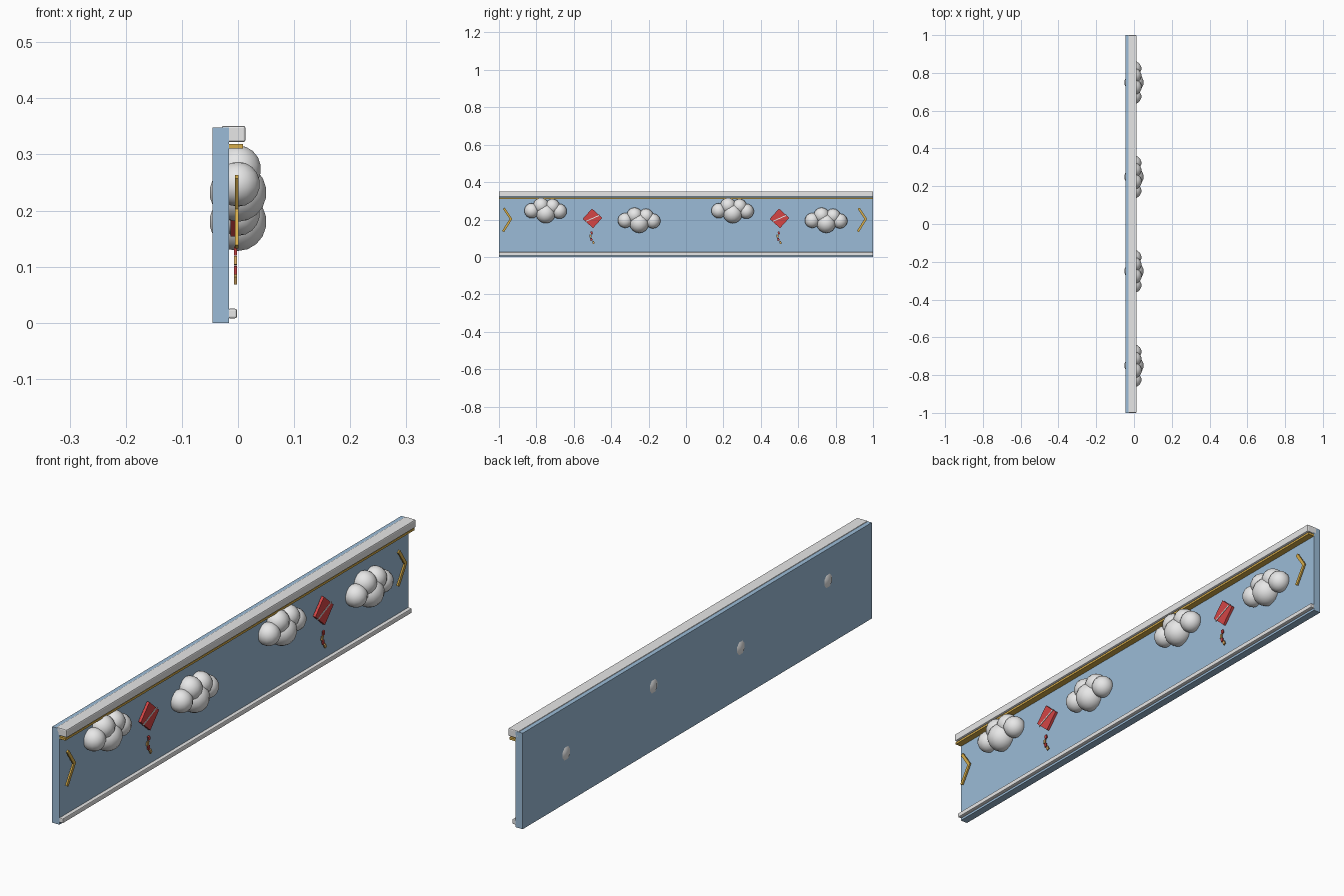
import bpy
from math import radians, atan2, hypot
from mathutils import Vector

cube = bpy.data.objects.get("Cube")
if cube:
    bpy.data.objects.remove(cube, do_unlink=True)


def material(name, rgb):
    m = bpy.data.materials.new(name)
    m.use_nodes = True
    m.diffuse_color = (*rgb, 1)
    bsdf = next(n for n in m.node_tree.nodes if n.type == 'BSDF_PRINCIPLED')
    bsdf.inputs["Base Color"].default_value = (*rgb, 1)
    return m


BLUE = material("sky blue", (0.33, 0.50, 0.68))
WHITE = material("soft white", (0.80, 0.80, 0.80))
GOLD = material("gold", (0.68, 0.42, 0.07))
RED = material("kite red", (0.66, 0.06, 0.06))
TAN = material("pale gold", (0.72, 0.42, 0.13))


def box(name, center, size, mat, tilt=0, bevel=0):
    """Box whose tilt turns it within the plane of the panel."""
    bpy.ops.mesh.primitive_cube_add(size=1, location=center)
    ob = bpy.context.object
    ob.name = name
    ob.scale = size
    bpy.ops.object.transform_apply(location=False, rotation=False, scale=True)
    ob.rotation_euler.x = tilt
    ob.data.materials.append(mat)
    if bevel:
        mod = ob.modifiers.new("soft edges", 'BEVEL')
        mod.width = bevel
        mod.segments = 2
    return ob


def puff(name, center, radius):
    bpy.ops.mesh.primitive_uv_sphere_add(segments=14, ring_count=9,
                                         radius=radius, location=center)
    ob = bpy.context.object
    ob.name = name
    ob.data.materials.append(WHITE)
    bpy.ops.object.shade_smooth()


def bar(name, a, b, mat):
    """Slim bar between two (y, z) points."""
    d = Vector(b) - Vector(a)
    mid = (Vector(a) + Vector(b)) / 2
    box(name, (-0.002, mid.x, mid.y), (0.006, hypot(*d) + 0.008, 0.012),
        mat, atan2(d.y, d.x))


# Panel and its rails
box("panel", (-0.0305, 0, 0.174), (0.029, 2, 0.348), BLUE)
box("top_rail", (-0.008, 0, 0.3365), (0.043, 2, 0.029), WHITE, bevel=0.004)
box("gold_trim", (-0.004, 0, 0.315), (0.025, 2, 0.008), GOLD)
box("bottom_rail", (-0.01, 0, 0.0165), (0.016, 2, 0.017), WHITE, bevel=0.003)

# Clouds: offset along the panel, offset up, radius
PUFFS = [(0, 0, 0.052), (-0.075, 0.015, 0.04), (0.073, 0.012, 0.04),
         (-0.025, 0.042, 0.042), (0.036, 0.038, 0.04)]
for i, (y, z) in enumerate([(-0.75, 0.232), (-0.25, 0.18),
                            (0.25, 0.232), (0.75, 0.18)]):
    for j, (dy, dz, r) in enumerate(PUFFS):
        puff(f"cloud_{i + 1}_puff_{j + 1}", (0, y + dy, z + dz), r)

# Kites with a white spar and a fluttering tail
TAIL = [(-0.004, 0.128, 0.2), (-0.011, 0.111, -0.1),
        (-0.006, 0.094, 0.2), (0.005, 0.077, 0.4)]
for side, y in (("front", -0.5), ("rear", 0.5)):
    box(f"{side}_kite", (-0.008, y, 0.206), (0.01, 0.074, 0.074), RED,
        radians(48))
    box(f"{side}_kite_spar", (-0.003, y, 0.206), (0.003, 0.088, 0.005), WHITE,
        radians(24))
    for k, (dy, z, tilt) in enumerate(TAIL):
        box(f"{side}_kite_tail_{k + 1}", (-0.0045, y + dy, z),
            (0.005, 0.01, 0.015), TAN if k % 2 else RED, tilt)

# Chevrons at both ends, pointing the same way
for side, y in (("front", -0.936), ("rear", 0.961)):
    tip = (y, 0.203)
    bar(f"{side}_chevron_upper", (y - 0.036, 0.257), tip, GOLD)
    bar(f"{side}_chevron_lower", (y - 0.040, 0.139), tip, GOLD)
